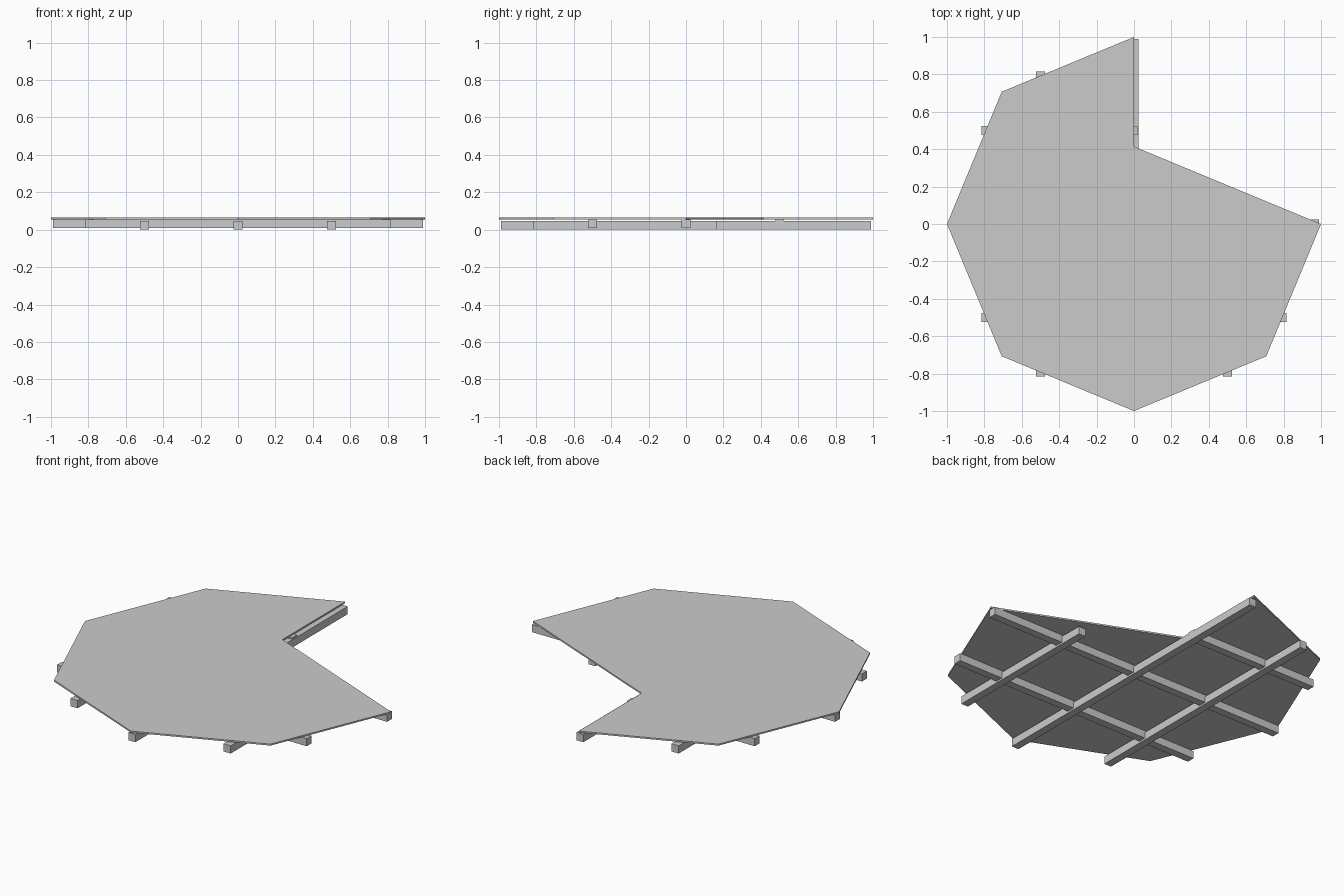
import bpy
import bmesh
from math import cos, sin, pi

cube = bpy.data.objects.get("Cube")
if cube:
    bpy.data.objects.remove(cube, do_unlink=True)

GREY = (0.6, 0.6, 0.6, 1)
material = bpy.data.materials.new("plain grey")
material.use_nodes = True
material.diffuse_color = GREY
material.node_tree.nodes["Principled BSDF"].inputs["Base Color"].default_value = GREY


def prism(name, outline, bottom, top):
    """Extrude a flat outline upward into a solid."""
    bm = bmesh.new()
    face = bm.faces.new([bm.verts.new((x, y, bottom)) for x, y in outline])
    grown = bmesh.ops.extrude_face_region(bm, geom=[face])["geom"]
    raised = [v for v in grown if isinstance(v, bmesh.types.BMVert)]
    bmesh.ops.translate(bm, verts=raised, vec=(0, 0, top - bottom))
    bmesh.ops.recalc_face_normals(bm, faces=bm.faces)
    mesh = bpy.data.meshes.new(name)
    bm.to_mesh(mesh)
    bm.free()
    mesh.materials.append(material)
    bpy.context.collection.objects.link(bpy.data.objects.new(name, mesh))


def beam(name, x0, x1, y0, y1, bottom, top):
    prism(name, [(x0, y0), (x1, y0), (x1, y1), (x0, y1)], bottom, top)


# Octagonal deck, with one corner folded inward as a notch
rim = [(cos(i * pi / 4), sin(i * pi / 4)) for i in range(2, 9)]
prism("deck", rim + [(0, 0.414)], 0.055, 0.064)

# Upper joists run sideways, touching the deck
HALF = 0.023
for name, y, start, end in (("front_joist", -0.5, -0.815, 0.815),
                            ("middle_joist", 0, -0.99, 0.99),
                            ("back_joist", 0.5, -0.815, 0.02)):
    beam(name, start, end, y - HALF, y + HALF, 0.01, 0.055)

# Lower bearers run front to back and cross the joists
for name, x, start, end in (("right_bearer", -0.5, -0.815, 0.815),
                            ("middle_bearer", 0, -0.99, 0.99),
                            ("left_bearer", 0.5, -0.815, 0.165)):
    beam(name, x - HALF, x + HALF, start, end, 0, 0.046)
